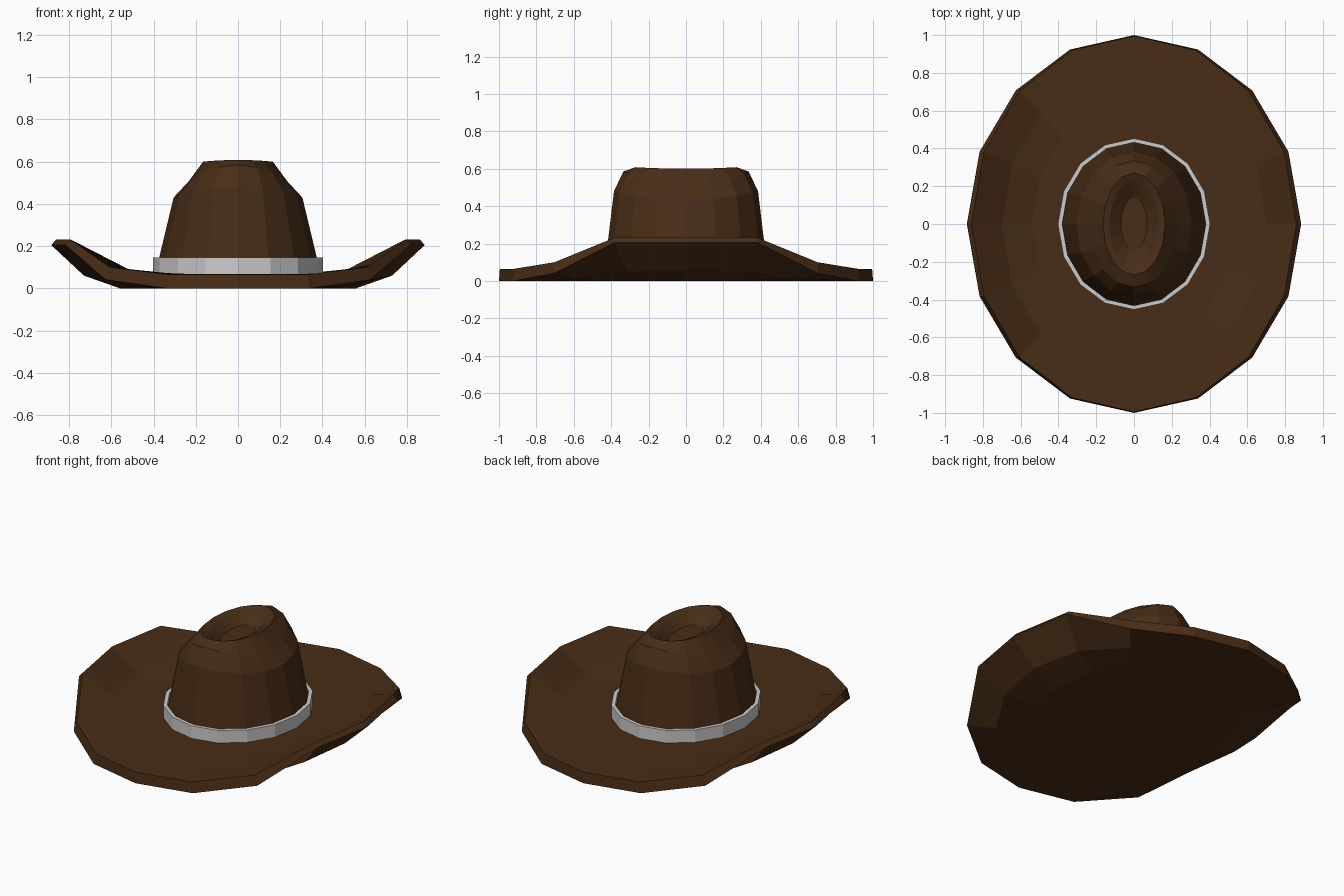
import bpy
import math

if "Cube" in bpy.data.objects:
    bpy.data.objects.remove(bpy.data.objects["Cube"])

N = 16


def ring(rx, ry, heights):
    """Elliptical loop; five heights run from the x side to the y end, mirrored."""
    pts = []
    for i in range(N):
        a = 2 * math.pi * i / N
        k = i % 8
        pts.append((rx * math.cos(a), ry * math.sin(a), heights[min(k, 8 - k)]))
    return pts


def ease(side, end):
    """Heights blending from the sides of an oval to its ends."""
    return [end + (side - end) * math.cos(k * math.pi / 8) ** 2 for k in range(5)]


def loft(name, rings, closed=False):
    verts = [p for r in rings for p in r]
    faces = []
    for j in range(len(rings) if closed else len(rings) - 1):
        a, b = j * N, (j + 1) % len(rings) * N
        for i in range(N):
            n = (i + 1) % N
            faces.append((a + i, a + n, b + n, b + i))
    if not closed:
        last = (len(rings) - 1) * N
        faces += [tuple(reversed(range(N))), tuple(range(last, last + N))]
    mesh = bpy.data.meshes.new(name)
    mesh.from_pydata(verts, [], faces)
    obj = bpy.data.objects.new(name, mesh)
    bpy.context.collection.objects.link(obj)
    return obj


# Felt body: underside, curled brim, crown, then the dent in the top
body = loft("hat_body", [
    ring(0.56, 0.66, [0] * 5),
    ring(0.73, 0.83, [0.06, 0.05, 0.01, 0, 0]),
    ring(0.885, 1.0, [0.205, 0.205, 0.04, 0, 0]),
    ring(0.86, 0.995, [0.232, 0.232, 0.10, 0.065, 0.065]),
    ring(0.70, 0.83, [0.125, 0.115, 0.078, 0.065, 0.065]),
    ring(0.54, 0.65, [0.067] * 5),
    ring(0.392, 0.435, [0.067] * 5),
    ring(0.305, 0.385, ease(0.43, 0.48)),
    ring(0.235, 0.335, ease(0.505, 0.585)),
    ring(0.165, 0.27, ease(0.60, 0.608)),
    ring(0.13, 0.23, ease(0.59, 0.59)),
    ring(0.07, 0.14, ease(0.54, 0.54)),
])
felt = bpy.data.materials.new("brown_felt")
felt.diffuse_color = (0.065, 0.026, 0.008, 1)
felt.use_nodes = True
felt.node_tree.nodes["Principled BSDF"].inputs["Base Color"].default_value = felt.diffuse_color
body.data.materials.append(felt)

# Plain grey band around the foot of the crown
loft("hat_band", [
    ring(0.38, 0.432, [0.068] * 5),
    ring(0.403, 0.453, [0.068] * 5),
    ring(0.403, 0.453, [0.145] * 5),
    ring(0.38, 0.432, [0.145] * 5),
], closed=True)
